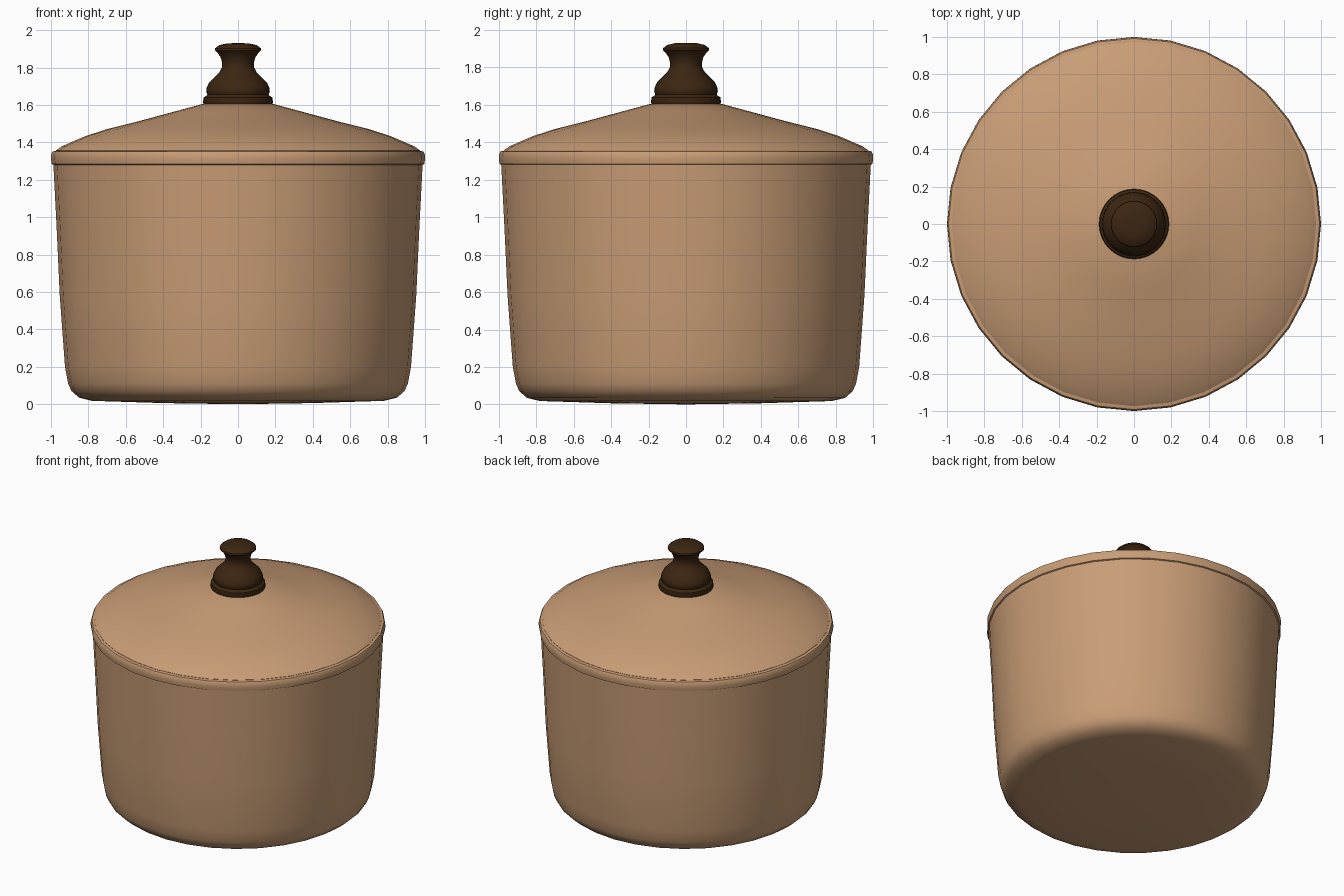
import bpy
import bmesh
import math

default = bpy.data.objects.get("Cube")
if default:
    bpy.data.objects.remove(default, do_unlink=True)


def make_material(name, rgb):
    mat = bpy.data.materials.new(name)
    color = (*rgb, 1.0)
    mat.diffuse_color = color
    mat.use_nodes = True
    bsdf = mat.node_tree.nodes["Principled BSDF"]
    bsdf.inputs["Base Color"].default_value = color
    bsdf.inputs["Roughness"].default_value = 0.6
    return mat


def lathe(name, profile, mat, sides=32, sharp=40):
    """Spin an (r, z) profile around the z axis."""
    bm = bmesh.new()
    verts = [bm.verts.new((r, 0, z)) for r, z in profile]
    edges = [bm.edges.new(pair) for pair in zip(verts, verts[1:])]
    bmesh.ops.spin(bm, geom=verts + edges, cent=(0, 0, 0), axis=(0, 0, 1),
                   angle=math.tau, steps=sides)
    bmesh.ops.remove_doubles(bm, verts=bm.verts, dist=0.0005)
    bmesh.ops.recalc_face_normals(bm, faces=bm.faces)
    mesh = bpy.data.meshes.new(name)
    bm.to_mesh(mesh)
    bm.free()
    mesh.materials.append(mat)
    obj = bpy.data.objects.new(name, mesh)
    bpy.context.collection.objects.link(obj)
    bpy.ops.object.select_all(action='DESELECT')
    obj.select_set(True)
    bpy.context.view_layer.objects.active = obj
    bpy.ops.object.shade_smooth_by_angle(angle=math.radians(sharp))
    return obj


clay = make_material("tan clay", (0.58, 0.335, 0.18))
wood = make_material("dark wood", (0.045, 0.019, 0.006))

# Hollow pot: base, outer wall, rolled rim, then the inside back to the centre
lathe("pot_body", [
    (0, 0), (0.4, 0.006), (0.78, 0.018), (0.85, 0.035), (0.89, 0.07),
    (0.908, 0.11), (0.925, 0.2), (0.953, 0.58), (0.97, 0.95), (0.987, 1.28),
    (0.996, 1.284), (1.0, 1.31), (0.999, 1.335), (0.992, 1.35),
    (0.974, 1.355), (0.92, 1.35), (0.91, 1.25), (0.88, 0.5),
    (0.84, 0.14), (0.76, 0.09), (0, 0.08)], clay)

# Domed lid resting in the rim
lathe("lid", [
    (0, 1.56), (0.5, 1.47), (0.9, 1.35), (0.974, 1.35), (0.974, 1.357),
    (0.94, 1.38), (0.82, 1.432), (0.7, 1.471), (0.55, 1.508),
    (0.35, 1.562), (0.19, 1.605), (0, 1.612)], clay)

# Turned knob
lathe("lid_knob", [
    (0, 1.6), (0.182, 1.6), (0.187, 1.615), (0.184, 1.64), (0.17, 1.648),
    (0.164, 1.655), (0.17, 1.672), (0.168, 1.69), (0.155, 1.72),
    (0.125, 1.75), (0.1, 1.775), (0.086, 1.8), (0.085, 1.825),
    (0.093, 1.855), (0.11, 1.88), (0.124, 1.892), (0.122, 1.903),
    (0.1, 1.92), (0.06, 1.929), (0, 1.931)], wood)
